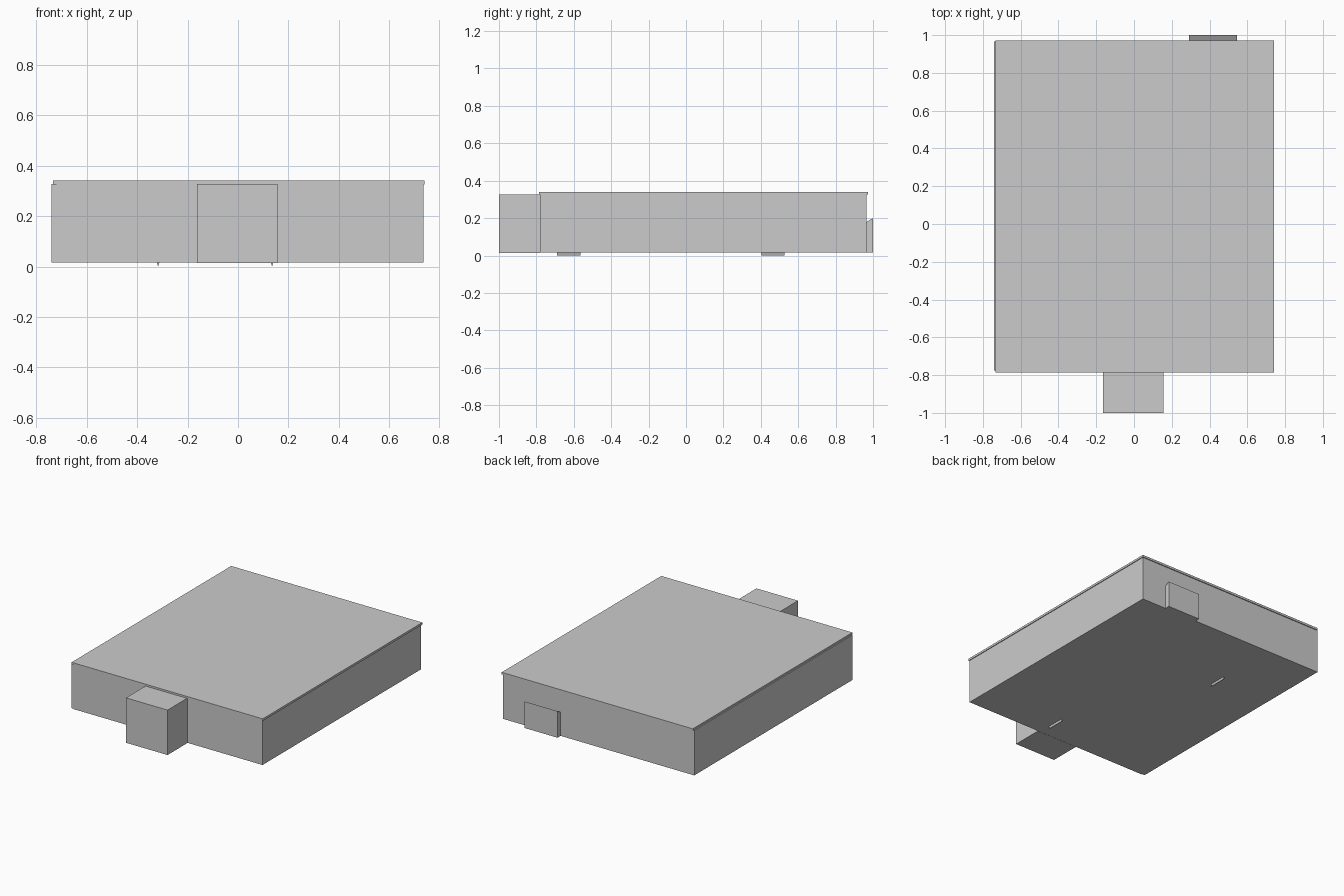
import bpy, bmesh

if "Cube" in bpy.data.objects:
    bpy.data.objects.remove(bpy.data.objects["Cube"])


def mesh_object(name, verts, faces):
    mesh = bpy.data.meshes.new(name)
    mesh.from_pydata(verts, [], faces)
    bm = bmesh.new()
    bm.from_mesh(mesh)
    bmesh.ops.recalc_face_normals(bm, faces=bm.faces)
    bm.to_mesh(mesh)
    bm.free()
    obj = bpy.data.objects.new(name, mesh)
    bpy.context.collection.objects.link(obj)
    return obj


def extrude_x(name, profile, x0, x1):
    """Closed (y, z) profile extruded along x."""
    n = len(profile)
    verts = [(x, y, z) for x in (x0, x1) for y, z in profile]
    faces = [tuple(range(n)), tuple(range(2 * n - 1, n - 1, -1))]
    faces += [(i, (i + 1) % n, n + (i + 1) % n, n + i) for i in range(n)]
    return mesh_object(name, verts, faces)


def box(name, x, y, z):
    return extrude_x(name, [(y[0], z[0]), (y[1], z[0]), (y[1], z[1]), (y[0], z[1])], *x)


# Main building block and its slightly oversized roof slab
box("main_body", (-0.72, 0.735), (-0.78, 0.966), (0.015, 0.325))
box("roof_slab", (-0.733, 0.74), (-0.785, 0.972), (0.325, 0.34))

# Outer skin on the left side, standing just proud of the roof edge
box("left_wall", (-0.74, -0.72), (-0.775, 0.966), (0.015, 0.328))

# Entrance block at the front
box("front_block", (-0.163, 0.157), (-1.0, -0.78), (0.014, 0.327))

# Rear hatch, its top sloping down toward the wall
extrude_x("rear_hatch", [(0.966, 0.015), (1.0, 0.015), (1.0, 0.2), (0.966, 0.18)], 0.29, 0.545)

# Thin V-shaped ridges under the floor
for name, cx, y0, y1 in (("front_ridge", 0.135, -0.69, -0.565), ("rear_ridge", -0.317, 0.405, 0.527)):
    verts = [(cx + dx, y, z) for y in (y0, y1) for dx, z in ((-0.005, 0.015), (0.005, 0.015), (0, 0))]
    mesh_object(name, verts, [(0, 1, 2), (3, 5, 4), (0, 3, 4, 1), (1, 4, 5, 2), (2, 5, 3, 0)])
